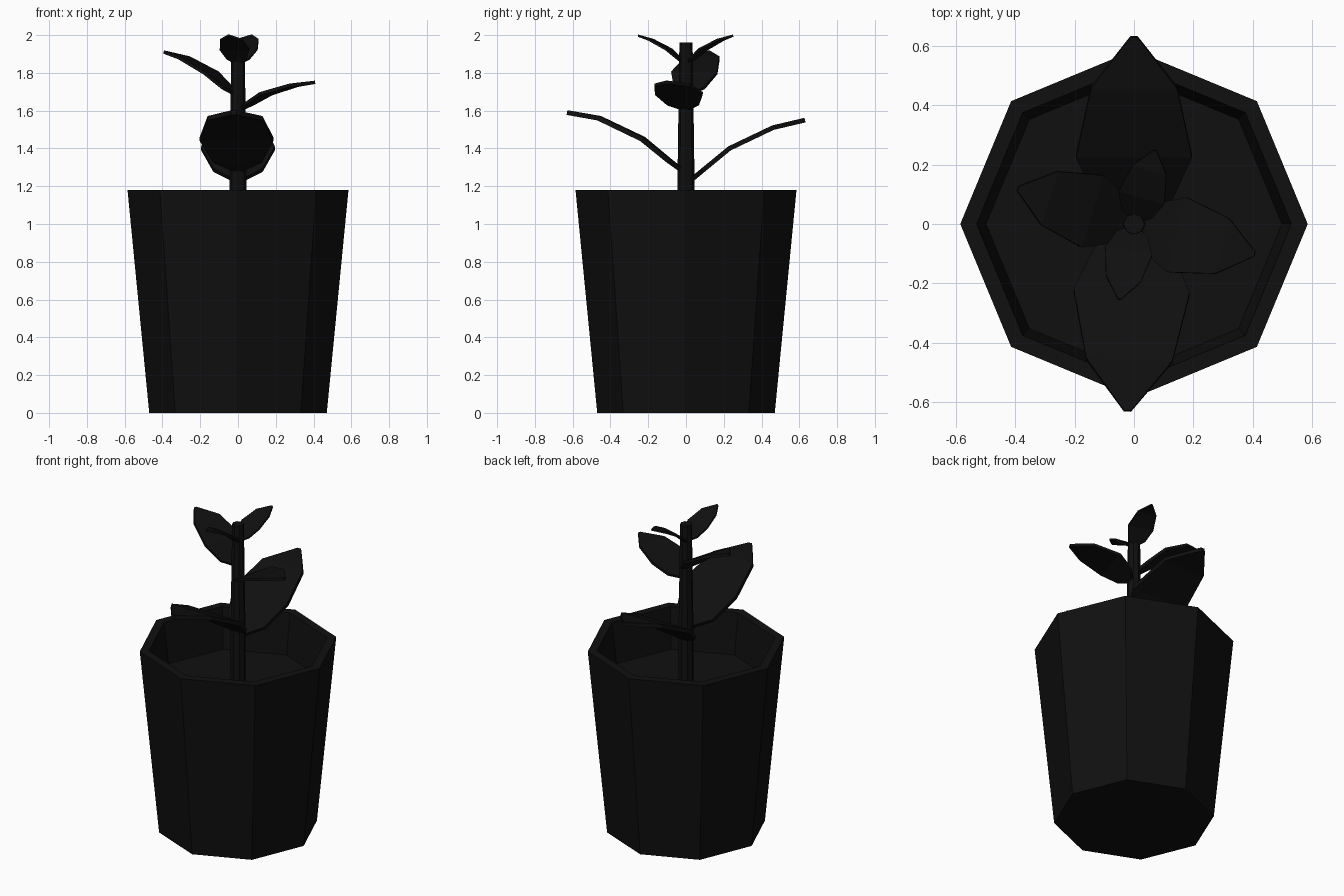
import bpy
from math import radians, cos, sin, pi
from mathutils import Vector

if "Cube" in bpy.data.objects:
    bpy.data.objects.remove(bpy.data.objects["Cube"])


def material(name, rgb):
    m = bpy.data.materials.new(name)
    m.diffuse_color = (*rgb, 1)
    m.use_nodes = True
    m.node_tree.nodes["Principled BSDF"].inputs["Base Color"].default_value = m.diffuse_color
    return m


DARK = material("near_black", (0.005, 0.005, 0.005))


def make(name, verts, faces):
    me = bpy.data.meshes.new(name)
    me.from_pydata(verts, [], faces)
    me.materials.append(DARK)
    ob = bpy.data.objects.new(name, me)
    bpy.context.collection.objects.link(ob)
    return ob


def lathe(name, profile, sides=8, cap_start=False, cap_end=False):
    """Revolve (radius, z) points, listed from the outside bottom upward."""
    verts = [(r * cos(2 * pi * i / sides), r * sin(2 * pi * i / sides), z)
             for r, z in profile for i in range(sides)]
    faces = []
    for k in range(len(profile) - 1):
        for i in range(sides):
            j = (i + 1) % sides
            faces.append((k * sides + i, k * sides + j,
                          (k + 1) * sides + j, (k + 1) * sides + i))
    if cap_start:
        faces.append(tuple(reversed(range(sides))))
    if cap_end:
        n = (len(profile) - 1) * sides
        faces.append(tuple(range(n, n + sides)))
    return make(name, verts, faces)


# Shared leaf outline: (distance from stem, half width) at full size
OUTLINE = [(0.03, 0.03), (0.09, 0.13), (0.23, 0.195), (0.46, 0.145), (0.63, 0.012)]


def leaf(name, angle, scale, heights, thickness):
    a = radians(angle)
    out, side = Vector((cos(a), sin(a), 0)), Vector((-sin(a), cos(a), 0))
    verts, faces = [], []
    for (d, w), z in zip(OUTLINE, heights):
        c = out * d * scale + Vector((0, 0, z))
        verts += [c - side * w * scale, c + side * w * scale]
    for k in range(len(OUTLINE) - 1):
        faces.append((2 * k, 2 * k + 2, 2 * k + 3, 2 * k + 1))
    ob = make(name, verts, faces)
    mod = ob.modifiers.new("thickness", "SOLIDIFY")
    mod.thickness = thickness
    mod.offset = 0
    return ob


# Tapered eight-sided pot with open rim
lathe("pot", [(0.47, 0), (0.585, 1.18), (0.53, 1.18), (0.497, 0.91)], cap_start=True)

# Soil surface
lathe("soil", [(0.498, 0.92)], cap_end=True)

# Stem
lathe("stem", [(0.046, 0.9), (0.045, 1.25), (0.035, 1.96)], cap_start=True, cap_end=True)

# Leaves in three opposite pairs, shrinking upward
leaf("lower_leaf_back", 90, 1.0, [1.235, 1.285, 1.40, 1.51, 1.55], 0.025)
leaf("lower_leaf_front", -92, 1.0, [1.29, 1.335, 1.45, 1.56, 1.59], 0.025)
leaf("middle_leaf_right", -14, 0.665, [1.61, 1.635, 1.69, 1.735, 1.75], 0.017)
leaf("middle_leaf_left", 163, 0.65, [1.69, 1.72, 1.80, 1.88, 1.91], 0.017)
leaf("top_leaf_back", 74, 0.41, [1.85, 1.875, 1.925, 1.975, 1.997], 0.011)
leaf("top_leaf_front", -101, 0.41, [1.85, 1.875, 1.925, 1.975, 1.997], 0.011)
